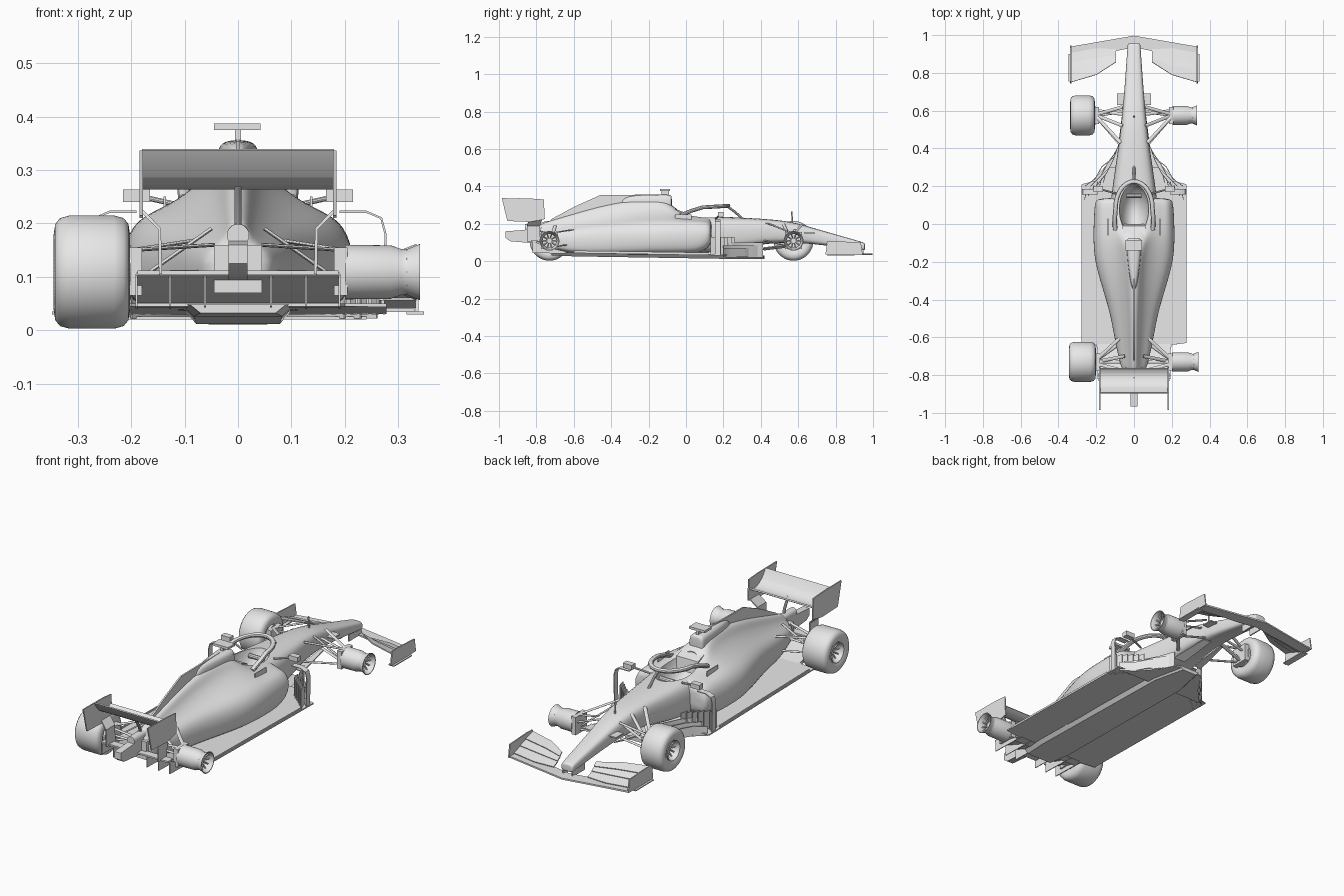
import bpy, bmesh, math
from mathutils import Vector

if "Cube" in bpy.data.objects:
    bpy.data.objects.remove(bpy.data.objects["Cube"], do_unlink=True)

paint = bpy.data.materials.new("light_grey")
paint.use_nodes = True
grey = (0.8, 0.8, 0.8, 1)
paint.diffuse_color = grey
paint.node_tree.nodes["Principled BSDF"].inputs["Base Color"].default_value = grey


def make(name, verts, faces, mirror=False, thick=0, subsurf=0, cutter=None, angle=35):
    """Mesh object with its modifiers applied, then smooth shaded by angle."""
    me = bpy.data.meshes.new(name)
    me.from_pydata([tuple(v) for v in verts], [], faces)
    bm = bmesh.new()
    bm.from_mesh(me)
    bmesh.ops.recalc_face_normals(bm, faces=bm.faces)
    bm.to_mesh(me)
    bm.free()
    me.materials.append(paint)
    ob = bpy.data.objects.new(name, me)
    bpy.context.collection.objects.link(ob)
    if thick:
        m = ob.modifiers.new("thickness", "SOLIDIFY")
        m.thickness, m.offset = thick, 0
    if subsurf:
        ob.modifiers.new("smooth", "SUBSURF").levels = subsurf
    if cutter:
        ob.modifiers.new("cut", "BOOLEAN").object = cutter
    if mirror:
        ob.modifiers.new("mirror", "MIRROR")
    bpy.ops.object.select_all(action="DESELECT")
    ob.select_set(True)
    bpy.context.view_layer.objects.active = ob
    for m in list(ob.modifiers):
        bpy.ops.object.modifier_apply(modifier=m.name)
    bpy.ops.object.shade_smooth_by_angle(angle=math.radians(angle))
    return ob


def grid(name, rows, closed=False, caps=False, **kw):
    """Skin through rows of points."""
    n, verts, faces = len(rows[0]), [p for r in rows for p in r], []
    for i in range(len(rows) - 1):
        for j in range(n if closed else n - 1):
            k = (j + 1) % n
            faces.append((i * n + j, i * n + k, (i + 1) * n + k, (i + 1) * n + j))
    if caps:
        faces += [tuple(range(n)), tuple(range(len(verts) - n, len(verts)))]
    return make(name, verts, faces, **kw)


def prism(name, outline, axis, lo, hi, **kw):
    """Outline on the two remaining axes, extruded along axis."""
    def place(p, d):
        q = list(p)
        q.insert(axis, d)
        return q
    return grid(name, [[place(p, d) for p in outline] for d in (lo, hi)], closed=True, caps=True, **kw)


def box(name, x, y, z, **kw):
    return prism(name, [(x[0], y[0]), (x[1], y[0]), (x[1], y[1]), (x[0], y[1])], 2, *z, **kw)


def tube(name, path, r, flat=1, n=10, **kw):
    """Round or flattened bar along a path."""
    pts, rows = [Vector(p) for p in path], []
    for i, p in enumerate(pts):
        t = (pts[min(i + 1, len(pts) - 1)] - pts[max(i - 1, 0)]).normalized()
        u = t.cross(Vector((0, 0, 1)) if abs(t.z) < 0.9 else Vector((0, 1, 0))).normalized()
        v = t.cross(u)
        ring = [2 * math.pi * k / n for k in range(n)]
        rows.append([p + u * r * math.cos(a) + v * r * flat * math.sin(a) for a in ring])
    return grid(name, rows, closed=True, caps=True, **kw)


def lathe(name, profile, y, z, side, n=48):
    """Spin a closed (x, radius) profile about the axle."""
    rows = []
    for k in range(n + 1):
        a = 2 * math.pi * (k % n) / n
        rows.append([(side * x, y + r * math.cos(a), z + r * math.sin(a)) for x, r in profile])
    ob = grid(name, rows, closed=True, angle=40)
    bm = bmesh.new()
    bm.from_mesh(ob.data)
    bmesh.ops.remove_doubles(bm, verts=bm.verts, dist=1e-5)
    bm.to_mesh(ob.data)
    bm.free()


# Cockpit cutter
bpy.ops.mesh.primitive_uv_sphere_add(segments=40, ring_count=24, location=(0, 0.08, 0.27))
cutter = bpy.context.object
cutter.scale = (0.08, 0.135, 0.14)
cutter.hide_render = True
bpy.context.view_layer.update()


# Nose and survival cell: (y, half width, bottom, top)
def nose_ring(y, w, b, t):
    half = [(0.75, b), (1, b + (t - b) * 0.18), (1, b + (t - b) * 0.78), (0.7, t)]
    return [(w * k, y, z) for k, z in half] + [(-w * k, y, z) for k, z in reversed(half)]


cell = [(0.957, .032, .06, .095), (0.953, .034, .058, .10), (0.85, .041, .07, .13), (0.7, .052, .09, .172),
        (0.57, .064, .10, .213), (0.42, .081, .095, .228), (0.28, .103, .06, .235), (0.1, .128, .04, .245),
        (-0.05, .13, .04, .255), (-0.2, .1, .04, .25)]
grid("nose_and_cell", [nose_ring(*s) for s in cell], closed=True, caps=True, subsurf=2, cutter=cutter)


# Sidepods and engine cover: (y, low half width, bottom, shoulder, top half width, top)
def cover_ring(y, wl, b, s, wt, t):
    half = [(wl * .8, b), (wl * .98, b + (s - b) * .15), (wl * 1.04, b + (s - b) * .65), (wl * .9, s),
            (wl * .45 + wt * .55, s + (t - s) * .22), (wt * 1.1, s + (t - s) * .6), (wt * .7, t)]
    return [(x, y, z) for x, z in half] + [(-x, y, z) for x, z in reversed(half)]


cover = [(0.14, .185, .10, .19, .10, .22), (0.12, .203, .07, .205, .11, .235), (0.07, .208, .035, .21, .11, .24),
         (-0.03, .212, .033, .21, .10, .255), (-0.10, .212, .033, .21, .06, .33), (-0.2, .205, .033, .205, .045, .335),
         (-0.33, .168, .033, .195, .035, .322), (-0.48, .122, .035, .18, .028, .29), (-0.63, .098, .04, .16, .025, .245),
         (-0.75, .07, .08, .15, .02, .21), (-0.79, .055, .09, .145, .02, .195)]
grid("engine_cover", [cover_ring(*s) for s in cover], closed=True, caps=True, subsurf=2, cutter=cutter)
bpy.data.objects.remove(cutter, do_unlink=True)

# Air intake, fin and roof camera
intake = [(-0.075, .036, .275, .352), (-0.085, .042, .27, .358), (-0.2, .036, .25, .356), (-0.36, .012, .24, .35)]
grid("air_intake", [nose_ring(*s) for s in intake], closed=True, caps=True, subsurf=2)
prism("spine_fin", [(-.75, .18), (-.72, .225), (-.6, .29), (-.46, .353), (-.15, .357), (-.2, .25)], 0, -.004, .004)
box("camera_stalk", (-.006, .006), (-.13, -.09), (.34, .38))
box("roof_camera", (-.045, .042), (-.14, -.085), (.375, .387))
box("cover_fin", (.135, .139), (-.06, .03), (.2, .25), mirror=True)

# Halo, steering wheel and headrest
hoop = [(.097 * math.cos(a), .09 + .135 * math.sin(a), .288 + .008 * math.sin(a))
        for a in [math.pi * k / 16 for k in range(17)]]
hoop = [(.10, -.03, .245), (.102, .03, .27)] + hoop + [(-.102, .03, .27), (-.10, -.03, .245)]
tube("halo_hoop", hoop, 0.012, flat=.9)
tube("halo_pillar", [(0, .22, .294), (0, .26, .265), (0, .31, .22)], 0.007)
tube("steering_wheel", [(-.04, .15, .215), (.04, .15, .215)], 0.012)
prism("headrest", [(-.05, .2), (.0, .2), (-.01, .262), (-.06, .28)], 0, -.06, .06)


# Raked floor, stepped plank and diffuser
def floor_z(y):
    return .037 - .016 * y


rows = [[(-w, y, floor_z(y)), (w, y, floor_z(y))]
        for y, w in ((.3, .13), (.23, .2), (.21, .278), (-.63, .278), (-.64, .2), (-.68, .19))]
grid("floor", rows, thick=.006)
rows = []
for y, w, z in ((.42, .04, .011), (.25, .078, .012), (-.6, .083, .026), (-.72, .07, .032)):
    rows.append([(-w - .02, y, floor_z(y)), (-w, y, z), (w, y, z), (w + .02, y, floor_z(y))])
grid("plank", rows, closed=True, caps=True)
grid("diffuser_ramp", [[(x, -.63, .046), (x, -.72, .066), (x, -.82, .105)] for x in (-.19, .19)], thick=.006)
for i, x in enumerate((.06, .125, .188)):
    prism(f"diffuser_strake_{i}", [(-.63, .04), (-.82, .045), (-.82, .105), (-.72, .066)], 0, x, x + .004, mirror=True)
prism("floor_edge", [(-.6, .045), (-.6, .057), (.12, .046), (.12, .034)], 0, .268, .274, mirror=True)
box("gearbox", (-.045, .045), (-.8, -.6), (.07, .16))

# Turning vanes ahead of the sidepods
for i, d in enumerate((0, .03, .06)):
    path = [(.085 + d * .4, .41 - d), (.11 + d, .34 - d * .6), (.145 + d, .27 - d * .5), (.2 + d, .20)]
    grid(f"turning_vane_{i}", [[(x, y, .022) for x, y in path], [(x, y, .10 - d * .5) for x, y in path]],
         mirror=True, thick=.004)
for i in range(6):
    x, y = .15 + .02 * i, .26 - .018 * i
    prism(f"vane_slat_{i}", [(x, y), (x + .004, y), (x + .014, y - .04), (x + .01, y - .04)], 2, .03, .13, mirror=True)
arch = [(.19, .222), (.24, .222), (.268, .21), (.276, .18), (.273, .03)]
grid("side_deflector", [[(x, y, z) for x, z in arch] for y in (.155, .185)], mirror=True, thick=.004)
prism("vane_tray", [(.04, .42), (.085, .41), (.13, .33), (.2, .25), (.24, .21), (.08, .21)], 2, .02, .026, mirror=True)
grid("nose_cape", [[(.03, .62, .085), (.03, .42, .06)], [(.06, .60, .095), (.085, .40, .07)]], mirror=True, thick=.005)

# Mirrors, nose winglets and antenna
box("mirror", (.165, .215), (.17, .2), (.24, .264), mirror=True)
tube("mirror_stalk", [(.09, .16, .23), (.18, .185, .25)], .005, mirror=True)
box("nose_winglet", (.05, .09), (.63, .69), (.148, .154), mirror=True)
tube("antenna", [(0, .57, .2), (0, .565, .265)], .004)

# Front wing
prism("front_wing_main", [(0, .997), (.33, .94), (.33, .885), (.2, .905), (.1, .915), (0, .935)], 2, .034, .042, mirror=True)
flaps = [((.925, .93, .905), (.89, .872, .85), .044), ((.893, .877, .855), (.872, .835, .805), .062),
         ((.875, .84, .81), (.857, .79, .75), .08)]
for i, (lead, trail, z) in enumerate(flaps):
    xs = (.095, .2, .335)
    grid(f"front_wing_flap_{i}", [[(x, y, z) for x, y in zip(xs, lead)], [(x, y, z + .015) for x, y in zip(xs, trail)]],
         mirror=True, thick=.005)
prism("front_wing_endplate", [(.945, .035), (.935, .1), (.8, .107), (.755, .105), (.745, .035)], 0, .332, .338, mirror=True)
box("endplate_foot", (.315, .348), (.755, .9), (.03, .035), mirror=True)
box("wing_pylon", (.022, .028), (.85, .95), (.036, .085), mirror=True)

# Rear wing
section = [(-.765, .283), (-.785, .27), (-.81, .267), (-.84, .277), (-.862, .293)]
grid("rear_wing_main", [[(x, y, z) for y, z in section] for x in (-.18, .18)], thick=.007)
section = [(-.858, .288), (-.878, .31), (-.895, .338)]
grid("rear_wing_flap", [[(x, y, z) for y, z in section] for x in (-.18, .18)], thick=.006)
prism("rear_endplate", [(-.985, .337), (-.83, .335), (-.76, .33), (-.755, .225), (-.83, .21), (-.955, .215)],
      0, .178, .184, mirror=True)
grid("endplate_leg", [[(.181, y, .225), (.147, y - .01, .19), (.145, y - .01, .105)] for y in (-.77, -.84)],
     mirror=True, thick=.006)
tube("wing_pillar", [(0, -.77, .15), (0, -.79, .22), (0, -.82, .27)], .007)
box("lower_rear_wing", (-.188, .188), (-.83, -.79), (.104, .112))
tube("exhaust", [(0, -.72, .18), (0, -.86, .178)], .021, n=20)
prism("crash_structure", [(-.75, .09), (-.94, .107), (-.965, .125), (-.965, .16), (-.75, .175)], 0, -.018, .018)

# Wheels: tyres on one side, bare rims on the other
for end, wy, inner, outer in (("front", .575, .205, .338), ("rear", -.73, .2, .345)):
    z = .109
    for label, side in (("left", 1), ("right", -1)):
        o = outer - .004
        rim = [(inner, .046), (inner, .051), (o - .055, .05), (o - .035, .043), (o - .025, .043), (o, .053),
               (o, .049), (o - .03, .036), (o - .06, .044)]
        lathe(f"{end}_{label}_rim", rim, wy, z, side)
        tube(f"{end}_{label}_hub", [(side * inner, wy, z), (side * (o - .03), wy, z)], .014, n=20)
        tube(f"{end}_{label}_brake", [(side * (inner + .005), wy, z), (side * (inner + .05), wy, z)], .045, n=32)
        for k in range(10):
            a = math.tau * k / 10
            c, s = math.cos(a), math.sin(a)
            tube(f"{end}_{label}_spoke_{k}", [(side * (o - .036), wy + .01 * c, z + .01 * s),
                                             (side * (o - .022), wy + .042 * c, z + .042 * s)], .004, n=6)
    i, e = inner + .002, outer
    tyre = [(i + .008, .052), (i, .07), (i + .003, .09), (i + .012, .101), (i + .03, .106), (e - .03, .106),
            (e - .012, .101), (e - .003, .09), (e, .07), (e - .008, .052)]
    lathe(f"{end}_right_tyre", tyre, wy, z, -1, n=64)
    box(f"{end}_brake_duct", (inner - .02, inner + .005), (wy - .045, wy + .045), (.065, .155), mirror=True)

# Suspension arms, mirrored
arms = [((.06, .62, .195), (.2, .58, .15)), ((.07, .43, .205), (.2, .57, .15)), ((.04, .60, .11), (.2, .575, .075)),
        ((.07, .42, .11), (.2, .57, .075)), ((.06, .52, .2), (.2, .575, .085)), ((.05, .58, .17), (.2, .6, .12)),
        ((.07, -.6, .17), (.2, -.72, .15)), ((.045, -.78, .16), (.2, -.74, .15)), ((.06, -.62, .09), (.2, -.72, .075)),
        ((.04, -.79, .10), (.2, -.74, .075)), ((.05, -.7, .19), (.2, -.73, .085)), ((.03, -.73, .11), (.2, -.73, .108))]
for i, (a, b) in enumerate(arms):
    tube(f"suspension_arm_{i}", [a, b], .009, flat=.4, n=8, mirror=True)
